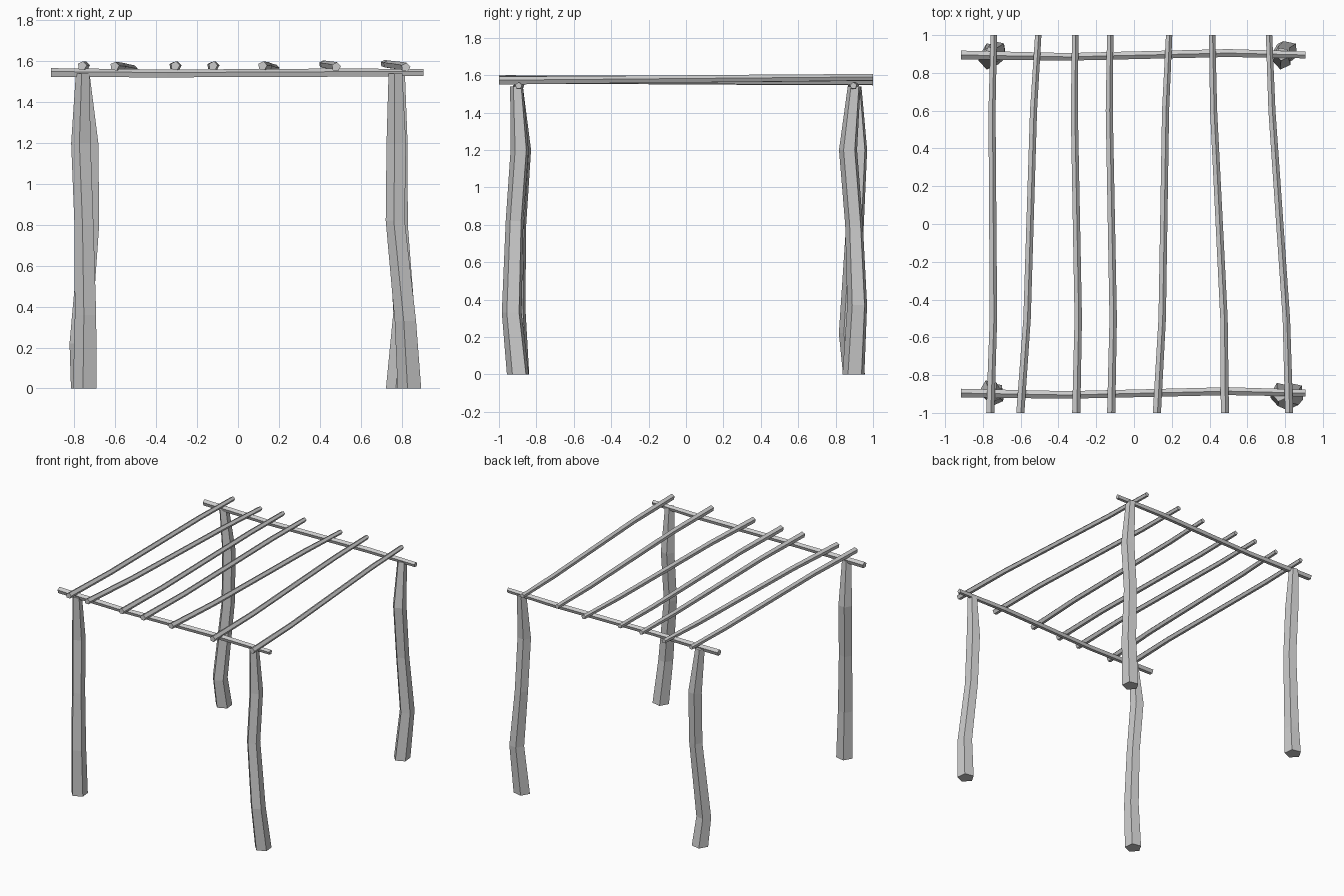
import bpy, math

if "Cube" in bpy.data.objects:
    bpy.data.objects.remove(bpy.data.objects["Cube"])


def tube(name, rings, axis, sides=5, start=0.0):
    """Faceted pole: rings are (x, y, z, radius), cut square to the given axis."""
    verts, faces = [], []
    for x, y, z, r in rings:
        for k in range(sides):
            a = math.radians(start) + 2 * math.pi * k / sides
            u, v = r * math.cos(a), r * math.sin(a)
            if axis == 'Z':
                verts.append((x + u, y + v, z))
            elif axis == 'Y':
                verts.append((x + v, y, z + u))
            else:
                verts.append((x, y + u, z + v))
    for i in range(len(rings) - 1):
        for k in range(sides):
            a, b = i * sides + k, i * sides + (k + 1) % sides
            faces.append((a, b, b + sides, a + sides))
    faces.append(tuple(range(sides))[::-1])
    faces.append(tuple(range((len(rings) - 1) * sides, len(rings) * sides)))
    mesh = bpy.data.meshes.new(name)
    mesh.from_pydata(verts, [], faces)
    mesh.update()
    obj = bpy.data.objects.new(name, mesh)
    bpy.context.collection.objects.link(obj)
    return obj


# Four crooked posts, each given as (x, y, z) ring centres
post_radii = [0.062, 0.056, 0.05, 0.051, 0.036]
posts = {
    "front_left_post": [(-0.745, -0.895, 0), (-0.742, -0.91, 0.36), (-0.75, -0.90, 0.8),
                        (-0.765, -0.875, 1.2), (-0.757, -0.905, 1.54)],
    "front_right_post": [(0.842, -0.897, 0), (0.822, -0.93, 0.33), (0.772, -0.915, 0.82),
                         (0.777, -0.888, 1.2), (0.772, -0.905, 1.54)],
    "back_right_post": [(0.785, 0.897, 0), (0.815, 0.917, 0.37), (0.787, 0.90, 0.8),
                        (0.785, 0.868, 1.2), (0.785, 0.90, 1.54)],
    "back_left_post": [(-0.755, 0.90, 0), (-0.768, 0.872, 0.22), (-0.722, 0.905, 0.8),
                       (-0.727, 0.922, 1.2), (-0.757, 0.905, 1.54)],
}
for name, path in posts.items():
    tube(name, [(*p, r) for p, r in zip(path, post_radii)], 'Z', start=-30)

# Two cross beams, front and back
for name, y in (("front_beam", -0.895), ("back_beam", 0.895)):
    tube(name, [(-0.915, y, 1.542, 0.024), (-0.35, y - 0.01, 1.538, 0.021),
                (0.5, y + 0.01, 1.542, 0.022), (0.908, y, 1.543, 0.019)], 'X', start=18)

# Seven thin rafters: x and z at the front end, x and z at the back end
rafters = [(-0.762, 1.577, -0.743, 1.577), (-0.603, 1.575, -0.508, 1.562),
           (-0.307, 1.577, -0.312, 1.577), (-0.122, 1.577, -0.127, 1.577),
           (0.12, 1.577, 0.185, 1.565), (0.48, 1.572, 0.413, 1.586),
           (0.82, 1.57, 0.714, 1.588)]
wobble = [(-1, 0, 0.023), (-0.5, 0.012, 0.021), (0.6, -0.006, 0.02), (1, 0, 0.018)]
for i, (x0, z0, x1, z1) in enumerate(rafters):
    rings = []
    for y, dx, r in wobble:
        t = (y + 1) / 2
        rings.append((x0 + (x1 - x0) * t + dx, y, z0 + (z1 - z0) * t, r))
    tube(f"rafter_{i + 1}", rings, 'Y', start=10)
